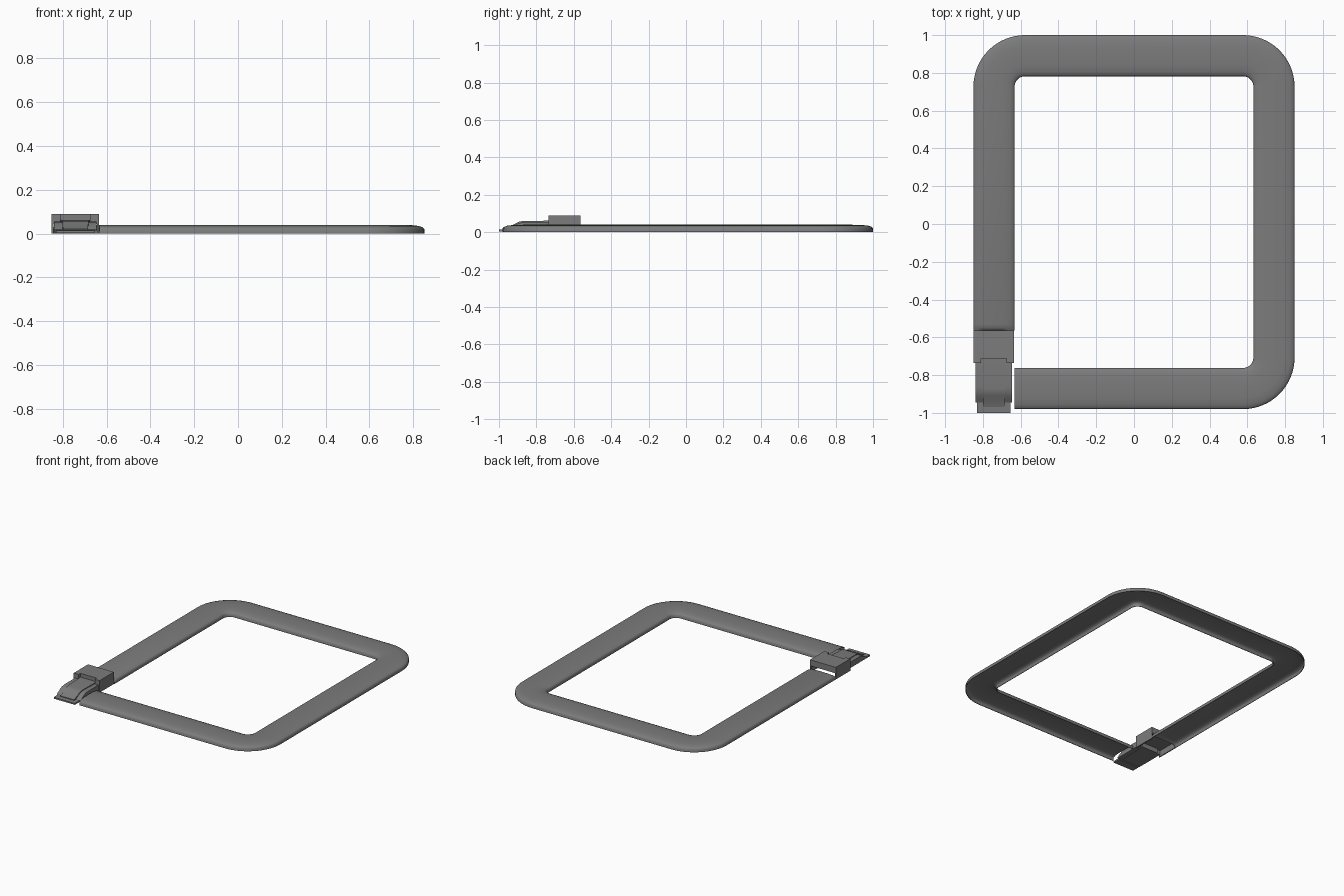
import bpy, bmesh, math
from mathutils import Vector

cube = bpy.data.objects.get("Cube")
if cube:
    bpy.data.objects.remove(cube)

grey = bpy.data.materials.new("mid grey")
grey.use_nodes = True
grey.diffuse_color = (0.2, 0.2, 0.2, 1)
grey.node_tree.nodes["Principled BSDF"].inputs["Base Color"].default_value = (0.2, 0.2, 0.2, 1)


def finish(name, bm, angle=35):
    bmesh.ops.recalc_face_normals(bm, faces=bm.faces)
    mesh = bpy.data.meshes.new(name)
    bm.to_mesh(mesh)
    bm.free()
    mesh.materials.append(grey)
    obj = bpy.data.objects.new(name, mesh)
    bpy.context.collection.objects.link(obj)
    bpy.ops.object.select_all(action='DESELECT')
    obj.select_set(True)
    bpy.context.view_layer.objects.active = obj
    bpy.ops.object.shade_smooth_by_angle(angle=math.radians(angle))
    return obj


def extrude_outline(name, points, offset):
    """Solid made by pushing a closed outline along an offset."""
    bm = bmesh.new()
    face = bm.faces.new([bm.verts.new(p) for p in points])
    result = bmesh.ops.extrude_face_region(bm, geom=[face], use_keep_orig=True)
    moved = [g for g in result["geom"] if isinstance(g, bmesh.types.BMVert)]
    bmesh.ops.translate(bm, verts=moved, vec=offset)
    return finish(name, bm)


def side_profile(name, x0, x1, profile):
    return extrude_outline(name, [(x0, y, z) for y, z in profile], (x1 - x0, 0, 0))


def bridge(bm, rings):
    """Join closed rings of vertices with quads and cap both ends."""
    for a, b in zip(rings, rings[1:]):
        for k in range(len(a)):
            n = (k + 1) % len(a)
            bm.faces.new((a[k], a[n], b[n], b[k]))
    bm.faces.new(rings[0])
    bm.faces.new(rings[-1])


# Domed, hollow band that runs around three rounded corners
WIDTH, INNER_R, SHELL = 0.218, 0.055, 0.004
LEFT, RIGHT, BACK, FRONT = -0.85, 0.85, 1.0, -0.98
reach = WIDTH + INNER_R
stations = []  # inner point, outer point, height scale


def straight(x, y, dx, dy, scale=1):
    stations.append((Vector((x, y)), Vector((x + dx, y + dy)), scale))


for y, scale in ((-0.565, 0.65), (-0.55, 0.88), (-0.53, 1)):
    straight(LEFT + WIDTH, y, -WIDTH, 0, scale)
corners = [(LEFT + reach, BACK - reach, 180),
           (RIGHT - reach, BACK - reach, 90),
           (RIGHT - reach, FRONT + reach, 0)]
STEPS = 16
for cx, cy, start in corners:
    for i in range(STEPS + 1):
        a = math.radians(start - 90 * i / STEPS)
        ray = Vector((math.cos(a), math.sin(a)))
        centre = Vector((cx, cy))
        stations.append((centre + ray * INNER_R, centre + ray * reach, 1))
straight(LEFT + WIDTH, FRONT + WIDTH, 0, -WIDTH)

# Cross-section: distance from the edge and height, mirrored over the middle
half = [(0, 0), (0, 0.022), (0.008, 0.029), (0.025, 0.035), (0.06, 0.039)]
arch = half + [(WIDTH / 2, 0.04)] + [(WIDTH - d, z) for d, z in reversed(half)]
under = [(min(max(d, SHELL), WIDTH - SHELL), max(z - SHELL, 0)) for d, z in reversed(arch)]

bm = bmesh.new()
rings = []
for inner, outer, scale in stations:
    ring = []
    for d, z in arch + under:
        p = inner.lerp(outer, d / WIDTH)
        ring.append(bm.verts.new((p.x, p.y, z * scale)))
    rings.append(ring)
bridge(bm, rings)
finish("band", bm, 60)

# Clasp block with a shallow notch in its front face, on two thin side walls
x0, x1 = -0.85, -0.635
y0, y1 = -0.735, -0.565
notch = y0 + 0.022
outline = [(x0, y0), (-0.81, y0), (-0.81, notch), (-0.675, notch),
           (-0.675, y0), (x1, y0), (x1, y1), (x0, y1)]
extrude_outline("clasp_block", [(x, y, 0.045) for x, y in outline], (0, 0, 0.045))
wall = [(y0, 0), (y1, 0), (y1, 0.045), (y0, 0.045)]
side_profile("right_block_wall", x0, x0 + 0.008, wall)
side_profile("left_block_wall", x1 - 0.008, x1, wall)

# Side cheeks that curve down towards the front
cheek = [(-0.72, 0.012), (-0.945, 0.012), (-0.945, 0.018), (-0.93, 0.028),
         (-0.91, 0.041), (-0.89, 0.05), (-0.86, 0.055), (-0.72, 0.055)]
for name, a, b in (("right_cheek", -0.84, -0.8), ("left_cheek", -0.685, -0.645)):
    side_profile(name, a, b, cheek)

# Tapered tongue that stands just proud of the cheeks
bm = bmesh.new()
tongue_rings = []
for y, half_width, top in ((-0.712, 0.067, 0.062), (-0.87, 0.061, 0.06), (-0.89, 0.06, 0.057),
                           (-0.91, 0.059, 0.048), (-0.935, 0.058, 0.034), (-0.968, 0.057, 0.022)):
    tongue_rings.append([bm.verts.new((-0.742 + side * half_width, y, z)) for side, z in
                         ((-1, 0.01), (1, 0.01), (1, top), (-1, top))])
bridge(bm, tongue_rings)
finish("tongue", bm)

# Thin front lip
side_profile("front_lip", -0.83, -0.655,
             [(-1.0, 0.004), (-1.0, 0.015), (-0.94, 0.018), (-0.94, 0.004)])
